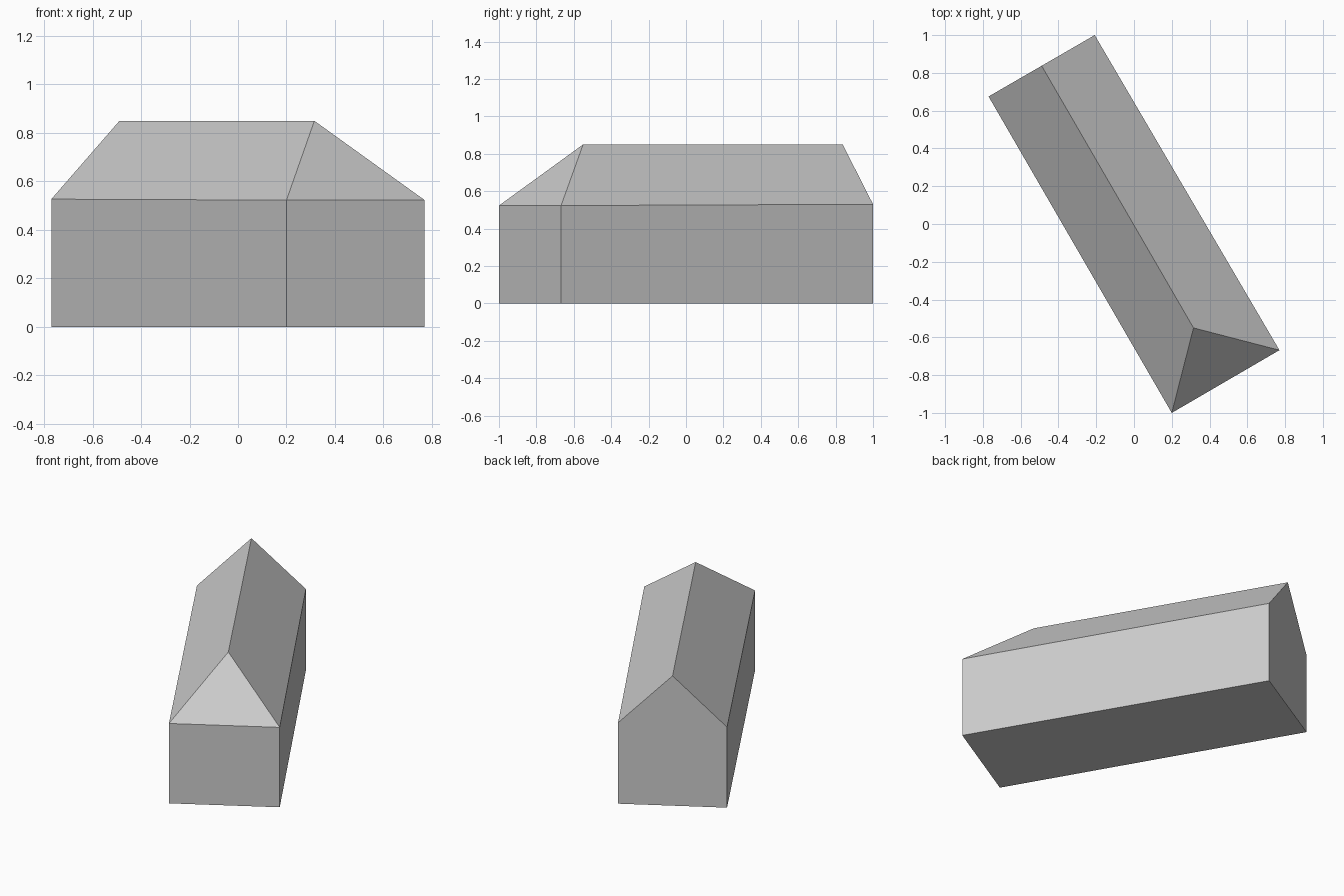
import bpy
import bmesh

cube = bpy.data.objects.get("Cube")
if cube:
    bpy.data.objects.remove(cube, do_unlink=True)

# Single plain grey for walls and roof
grey = bpy.data.materials.new("plain grey")
colour = (0.6, 0.6, 0.6, 1.0)
grey.diffuse_color = colour
grey.use_nodes = True
grey.node_tree.nodes["Principled BSDF"].inputs["Base Color"].default_value = colour

# Footprint, counter-clockwise: back right, front right, front left, back left
footprint = [(-0.77, 0.675), (0.20, -1.0), (0.77, -0.668), (-0.208, 1.0)]
eaves = [0.527, 0.523, 0.523, 0.53]
ridge_height = 0.85

bm = bmesh.new()
base = [bm.verts.new((x, y, 0)) for x, y in footprint]
top = [bm.verts.new((x, y, z)) for (x, y), z in zip(footprint, eaves)]
gable_peak = bm.verts.new((-0.489, 0.8375, ridge_height))
hip_peak = bm.verts.new((0.315, -0.55, ridge_height))

# Floor and three rectangular walls
bm.faces.new(base[::-1])
for i in range(3):
    bm.faces.new((base[i], base[i + 1], top[i + 1], top[i]))

# Back wall rising into the gable
bm.faces.new((base[3], base[0], top[0], gable_peak, top[3]))

# Roof slopes and the hipped front end
bm.faces.new((top[0], top[1], hip_peak, gable_peak))
bm.faces.new((top[2], top[3], gable_peak, hip_peak))
bm.faces.new((top[1], top[2], hip_peak))
bmesh.ops.recalc_face_normals(bm, faces=bm.faces)

mesh = bpy.data.meshes.new("house")
bm.to_mesh(mesh)
bm.free()
mesh.materials.append(grey)
house = bpy.data.objects.new("house", mesh)
bpy.context.collection.objects.link(house)
